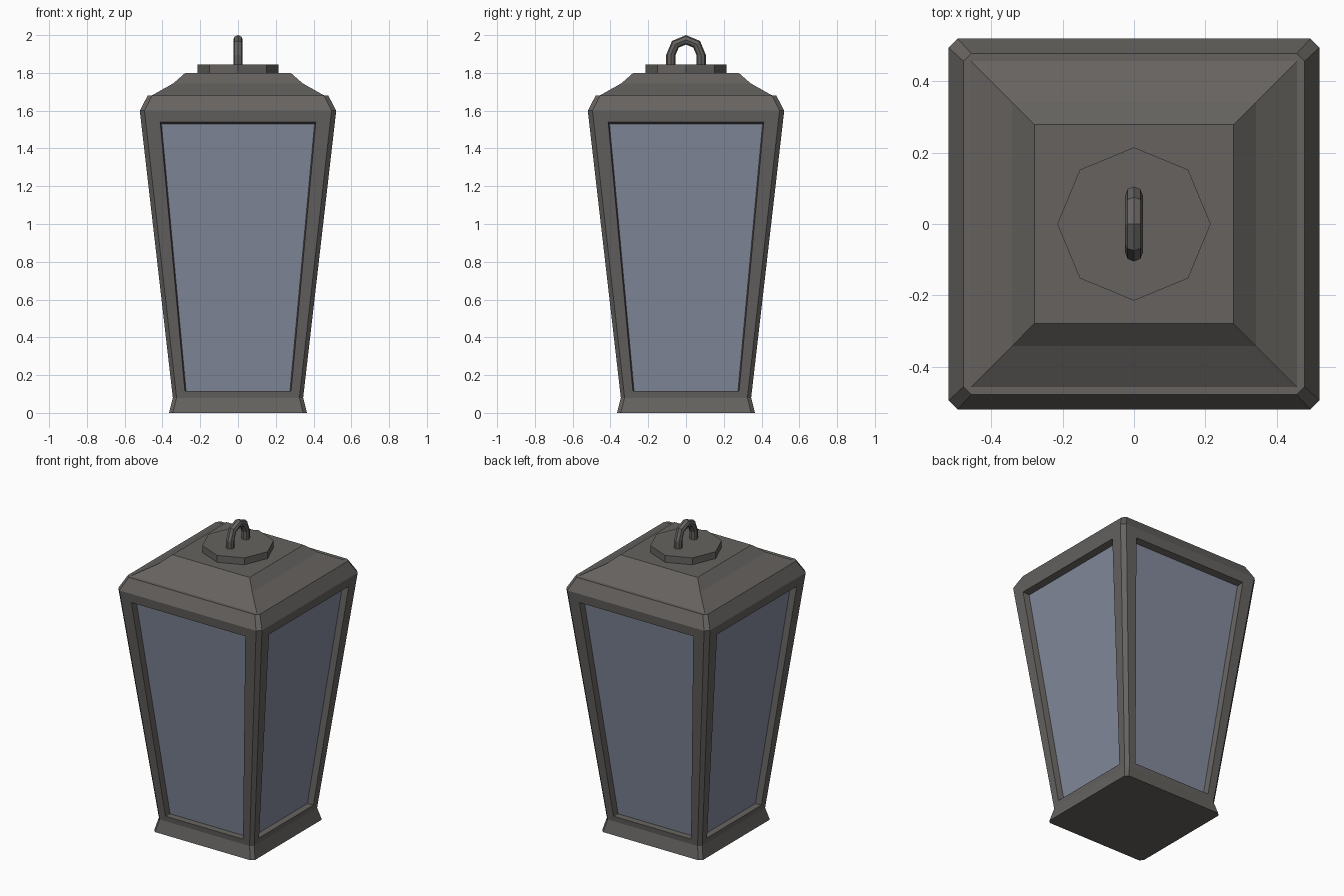
import bpy, bmesh, math
from mathutils import Matrix, Vector

if "Cube" in bpy.data.objects:
    bpy.data.objects.remove(bpy.data.objects["Cube"])


def material(name, rgb):
    m = bpy.data.materials.new(name)
    m.diffuse_color = (*rgb, 1)
    m.use_nodes = True
    m.node_tree.nodes["Principled BSDF"].inputs["Base Color"].default_value = m.diffuse_color
    return m


metal = material("dark metal", (0.132, 0.124, 0.116))
glass = material("blue grey glass", (0.228, 0.255, 0.335))


def finish(bm, name, mats=(metal,)):
    bmesh.ops.remove_doubles(bm, verts=bm.verts, dist=0.0005)
    bmesh.ops.recalc_face_normals(bm, faces=bm.faces)
    me = bpy.data.meshes.new(name)
    bm.to_mesh(me)
    bm.free()
    for m in mats:
        me.materials.append(m)
    ob = bpy.data.objects.new(name, me)
    bpy.context.collection.objects.link(ob)
    return ob


def ring(h, c, z):
    """Square of half-width h with corners cut by c; side 0 faces -y."""
    pts = []
    for k in range(4):
        r = Matrix.Rotation(k * math.pi / 2, 3, 'Z')
        xs = (-h + c, h - c) if c else (-h,)
        pts += [r @ Vector((x, -h, z)) for x in xs]
    return pts


def loft(bm, rings, skip=lambda level, side: False):
    vs = [[bm.verts.new(p) for p in r] for r in rings]
    n = len(vs[0])
    for i in range(len(vs) - 1):
        for j in range(n):
            if not skip(i, j):
                k = (j + 1) % n
                bm.faces.new((vs[i][j], vs[i][k], vs[i + 1][k], vs[i + 1][j]))
    bm.faces.new(vs[0])
    bm.faces.new(vs[-1])


# Lantern body: flared foot, tapered frame, chamfered shoulder
foot, shoulder = (0.345, 0.02, 0.08), (0.52, 0.025, 1.60)
bm = bmesh.new()
loft(bm, [ring(0.365, 0.02, 0), ring(*foot), ring(*shoulder), ring(0.478, 0.022, 1.68)],
     lambda level, side: level == 1 and side % 2 == 0)


def wall_y(z):
    return -(foot[0] + (z - foot[2]) * (shoulder[0] - foot[0]) / (shoulder[2] - foot[2]))


# Framed window on each side, with recessed glass
for k in range(4):
    rot = Matrix.Rotation(k * math.pi / 2, 3, 'Z')

    def quad(w0, z0, w1, z1, d):
        pts = ((-w0, z0), (w0, z0), (w1, z1), (-w1, z1))
        return [bm.verts.new(rot @ Vector((x, wall_y(z) + d, z))) for x, z in pts]

    outer = quad(foot[0] - foot[1], foot[2], shoulder[0] - shoulder[1], shoulder[2], 0)
    opening = quad(0.281, 0.115, 0.412, 1.54, 0)
    pane = quad(0.275, 0.117, 0.405, 1.53, 0.04)
    for a, b in ((outer, opening), (opening, pane)):
        for i in range(4):
            j = (i + 1) % 4
            bm.faces.new((a[i], a[j], b[j], b[i]))
    bm.faces.new(pane).material_index = 1
finish(bm, "lantern_body", (metal, glass))

# Stepped roof
bm = bmesh.new()
loft(bm, [ring(0.457, 0, 1.675), ring(0.457, 0, 1.68), ring(0.342, 0, 1.745), ring(0.279, 0, 1.80)])
finish(bm, "roof")

# Octagonal cap
bm = bmesh.new()
loft(bm, [[Vector((0.215 * math.cos(a), 0.215 * math.sin(a), z))
           for a in (i * math.pi / 4 for i in range(8))] for z in (1.79, 1.845)])
finish(bm, "roof_cap")

# Hanging loop: straight legs and a four-segment arch
bm = bmesh.new()
path = [(0, 1.84)] + [(i * math.pi / 4, 1.895) for i in range(5)] + [(math.pi, 1.84)]
rings = []
for a, z in path:
    out = Vector((0, math.cos(a), math.sin(a)))
    mid = Vector((0, 0, z)) + out * 0.08
    rings.append([mid + 0.025 * (math.cos(t) * out + math.sin(t) * Vector((1, 0, 0)))
                  for t in (i * math.pi / 4 for i in range(8))])
loft(bm, rings)
finish(bm, "hanging_loop")
